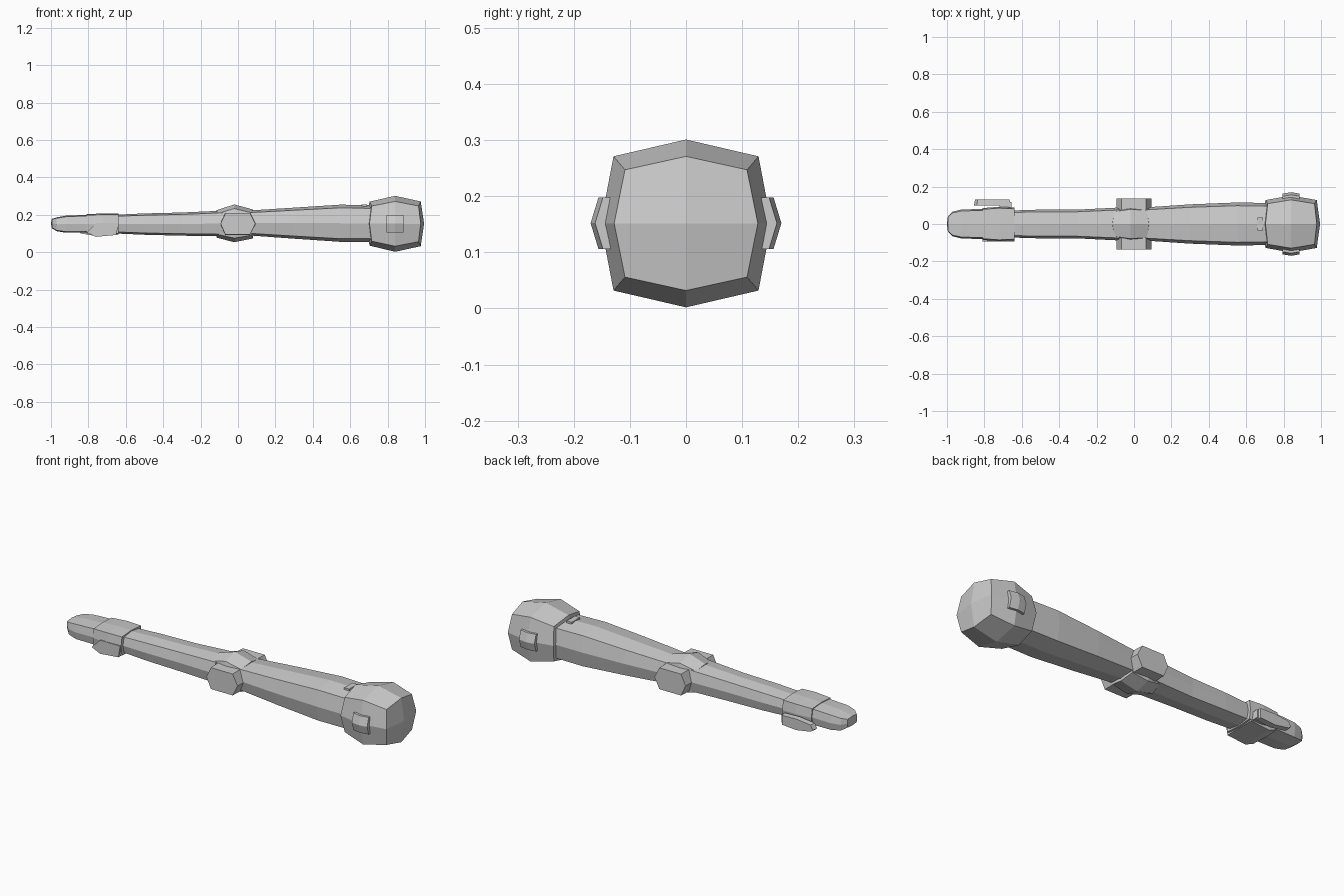
import bpy
import bmesh

cube = bpy.data.objects.get("Cube")
if cube:
    bpy.data.objects.remove(cube)

grey = bpy.data.materials.new("plain grey")
grey.use_nodes = True
COLOUR = (0.6, 0.6, 0.6, 1)
grey.diffuse_color = COLOUR
grey.node_tree.nodes["Principled BSDF"].inputs["Base Color"].default_value = COLOUR
MID = 0.152


def finish(name, bm):
    bmesh.ops.recalc_face_normals(bm, faces=bm.faces)
    mesh = bpy.data.meshes.new(name)
    bm.to_mesh(mesh)
    bm.free()
    mesh.materials.append(grey)
    obj = bpy.data.objects.new(name, mesh)
    bpy.context.collection.objects.link(obj)
    return obj


def loft(name, stations, corner=(0.85, 0.83), tip=0.0, bulge=0.0):
    """Eight-sided tube along x; each station is x, half width, bottom, top."""
    bm = bmesh.new()
    cy, cz = corner
    shape = [(1, 0), (cy, cz), (0, 1), (-cy, cz), (-1, 0), (-cy, -cz), (0, -1), (cy, -cz)]
    rings = []
    last = len(stations) - 1
    for n, (x, w, lo, hi) in enumerate(stations):
        c, h = (lo + hi) / 2, (hi - lo) / 2
        out = bulge * ((n == last) - (n == 0))
        rings.append([bm.verts.new((x + (out if i % 2 == 0 else 0), y * w, c + z * h))
                      for i, (y, z) in enumerate(shape)])
    for a, b in zip(rings, rings[1:]):
        for i in range(8):
            j = (i + 1) % 8
            bm.faces.new((a[i], a[j], b[j], b[i]))
    # Ends close on a centre point, as four quads
    for ring, s, d in ((rings[0], stations[0], -tip), (rings[-1], stations[-1], tip)):
        mid = bm.verts.new((s[0] + d, 0, (s[2] + s[3]) / 2))
        for i in range(0, 8, 2):
            bm.faces.new((ring[i], ring[i + 1], ring[(i + 2) % 8], mid))
    return finish(name, bm)


def prism(name, outline, y0, y1, inset=1.0):
    """Extrude an x-z outline along y, narrowing it at y1."""
    bm = bmesh.new()
    cx = sum(p[0] for p in outline) / len(outline)
    cz = sum(p[1] for p in outline) / len(outline)
    a = [bm.verts.new((x, y0, z)) for x, z in outline]
    b = [bm.verts.new((cx + (x - cx) * inset, y1, cz + (z - cz) * inset)) for x, z in outline]
    bm.faces.new(a)
    bm.faces.new(b)
    for i in range(len(a)):
        j = (i + 1) % len(a)
        bm.faces.new((a[i], a[j], b[j], b[i]))
    return finish(name, bm)


def box(name, x0, x1, y0, y1, z0, z1):
    return prism(name, [(x0, z0), (x1, z0), (x1, z1), (x0, z1)], y0, y1)


# Limb sections
loft("shoulder", [(0.715, 0.128, 0.035, 0.27), (0.84, 0.152, 0.002, 0.301),
                  (0.965, 0.128, 0.032, 0.271)], (0.85, 0.8), 0.03, 0.012)
loft("upper_arm", [(0.05, 0.088, 0.09, 0.222), (0.3, 0.105, 0.072, 0.238),
                   (0.55, 0.115, 0.055, 0.254), (0.74, 0.112, 0.055, 0.25)])
loft("elbow", [(-0.105, 0.078, 0.078, 0.224), (-0.02, 0.092, 0.053, 0.255),
               (0.07, 0.086, 0.073, 0.228)], (0.85, 0.78), 0, 0.01)
loft("forearm", [(-0.66, 0.072, 0.1, 0.2), (-0.5, 0.077, 0.093, 0.207),
                 (-0.3, 0.077, 0.088, 0.212), (-0.08, 0.088, 0.085, 0.222)])

# Side pads on elbow and shoulder
hexagon = [(-0.095, MID), (-0.068, 0.21), (0.065, 0.21),
           (0.095, MID), (0.065, 0.092), (-0.068, 0.092)]
for side, s in (("left", 1), ("right", -1)):
    prism("elbow_pad_" + side, hexagon, s * 0.07, s * 0.137, 0.98)
    bm = bmesh.new()
    grid = [[[bm.verts.new((0.84 + 0.046 * i, s * (y - 0.008 * abs(i) - 0.014 * abs(k)),
                            MID + 0.046 * k)) for k in (-1, 0, 1)]
             for i in (-1, 0, 1)] for y in (0.13, 0.17)]
    for layer in grid:
        for i in (0, 1):
            for k in (0, 1):
                bm.faces.new((layer[i][k], layer[i + 1][k], layer[i + 1][k + 1], layer[i][k + 1]))
    rim = [e for e in bm.edges if e.is_boundary]
    bmesh.ops.bridge_loops(bm, edges=rim)
    finish("shoulder_pad_" + side, bm)

# Small raised tabs along the top
box("arm_tab", 0.66, 0.69, -0.035, 0.035, 0.235, 0.256)

# Hand
loft("wrist_block", [(-0.81, 0.085, 0.1, 0.203), (-0.72, 0.092, 0.094, 0.207),
                     (-0.638, 0.088, 0.094, 0.206)], (0.92, 0.9))
prism("palm_heel", [(-0.81, 0.105), (-0.76, 0.082), (-0.65, 0.092), (-0.64, 0.155), (-0.76, 0.155)],
      -0.094, 0.08)
loft("fingers", [(-0.995, 0.042, 0.128, 0.178), (-0.97, 0.066, 0.112, 0.186),
                 (-0.92, 0.078, 0.104, 0.195), (-0.8, 0.08, 0.104, 0.2)], (0.9, 0.88), 0.005)

# Thumb along the left of the hand
thumb = prism("thumb", [(-0.855, 0.112), (-0.84, 0.1), (-0.75, 0.085), (-0.66, 0.092),
                        (-0.66, 0.145), (-0.75, 0.148), (-0.84, 0.138)], 0.1, 0.13, 0.95)
box("thumb_root", -0.72, -0.655, 0.06, 0.118, 0.097, 0.14)
